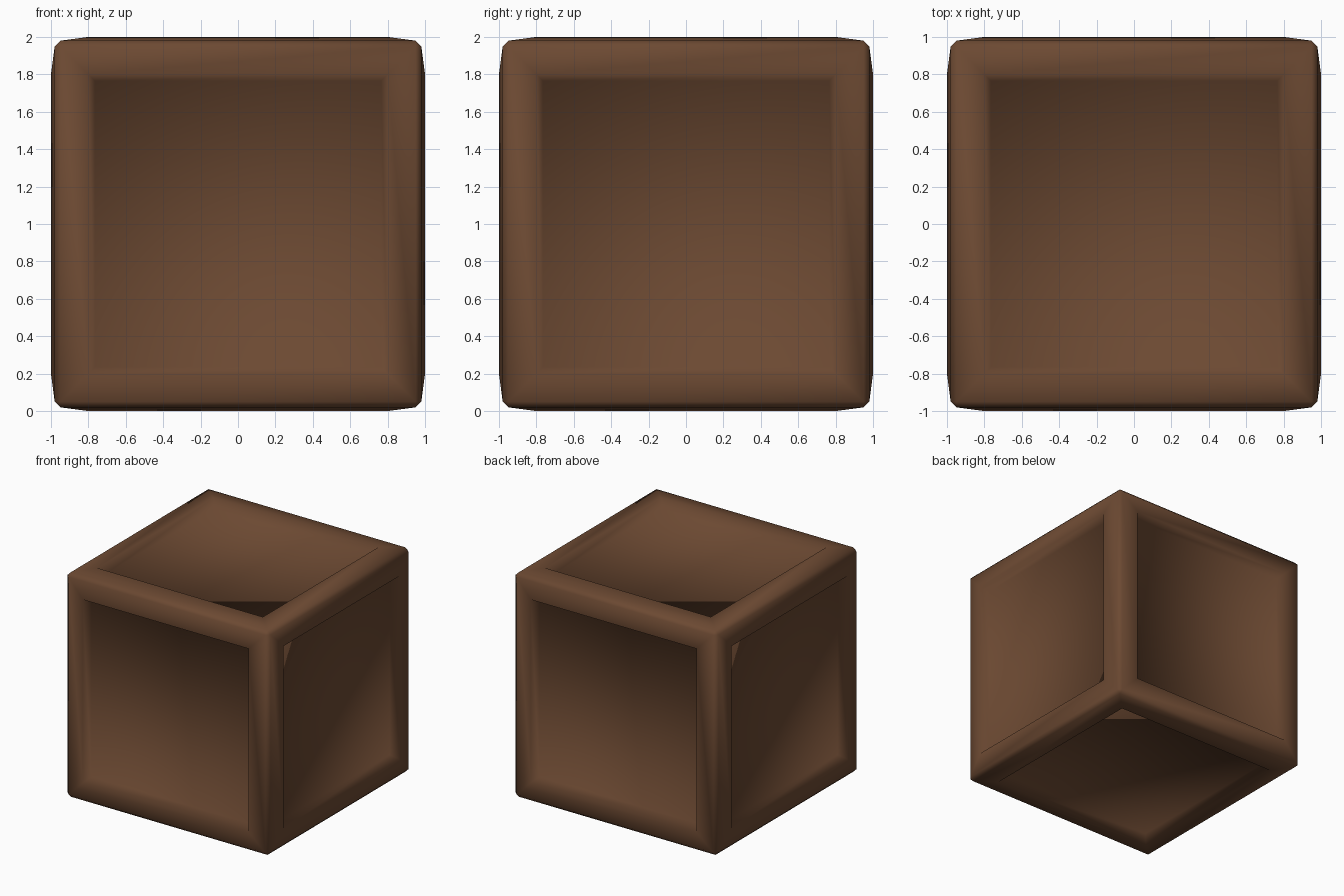
import bpy, bmesh
from mathutils import Vector

if "Cube" in bpy.data.objects:
    bpy.data.objects.remove(bpy.data.objects["Cube"])

# Brown wood colour
wood = bpy.data.materials.new("brown wood")
wood.diffuse_color = (0.150, 0.067, 0.032, 1.0)
wood.use_nodes = True
wood.node_tree.nodes["Principled BSDF"].inputs["Base Color"].default_value = wood.diffuse_color

# Block with chamfered edges
bm = bmesh.new()
bmesh.ops.create_cube(bm, size=1.96)
bmesh.ops.bevel(bm, geom=bm.edges[:], offset=0.03, offset_type='OFFSET',
                segments=1, profile=0.5, affect='EDGES')
sides = [f for f in bm.faces if f.calc_area() > 1.0]

# Sloping frame on every side, then the recessed panel inside it
for thickness, depth in ((0.15, 0.02), (0.035, -0.07)):
    bmesh.ops.inset_individual(bm, faces=sides, thickness=thickness,
                               use_even_offset=True)
    for f in sides:
        offset = f.normal.copy() * depth
        for v in f.verts:
            v.co += offset

bmesh.ops.translate(bm, verts=bm.verts[:], vec=Vector((0, 0, 1)))
bm.normal_update()
for f in bm.faces:
    f.smooth = True

mesh = bpy.data.meshes.new("crate")
bm.to_mesh(mesh)
bm.free()
mesh.materials.append(wood)
crate = bpy.data.objects.new("crate", mesh)
bpy.context.collection.objects.link(crate)
